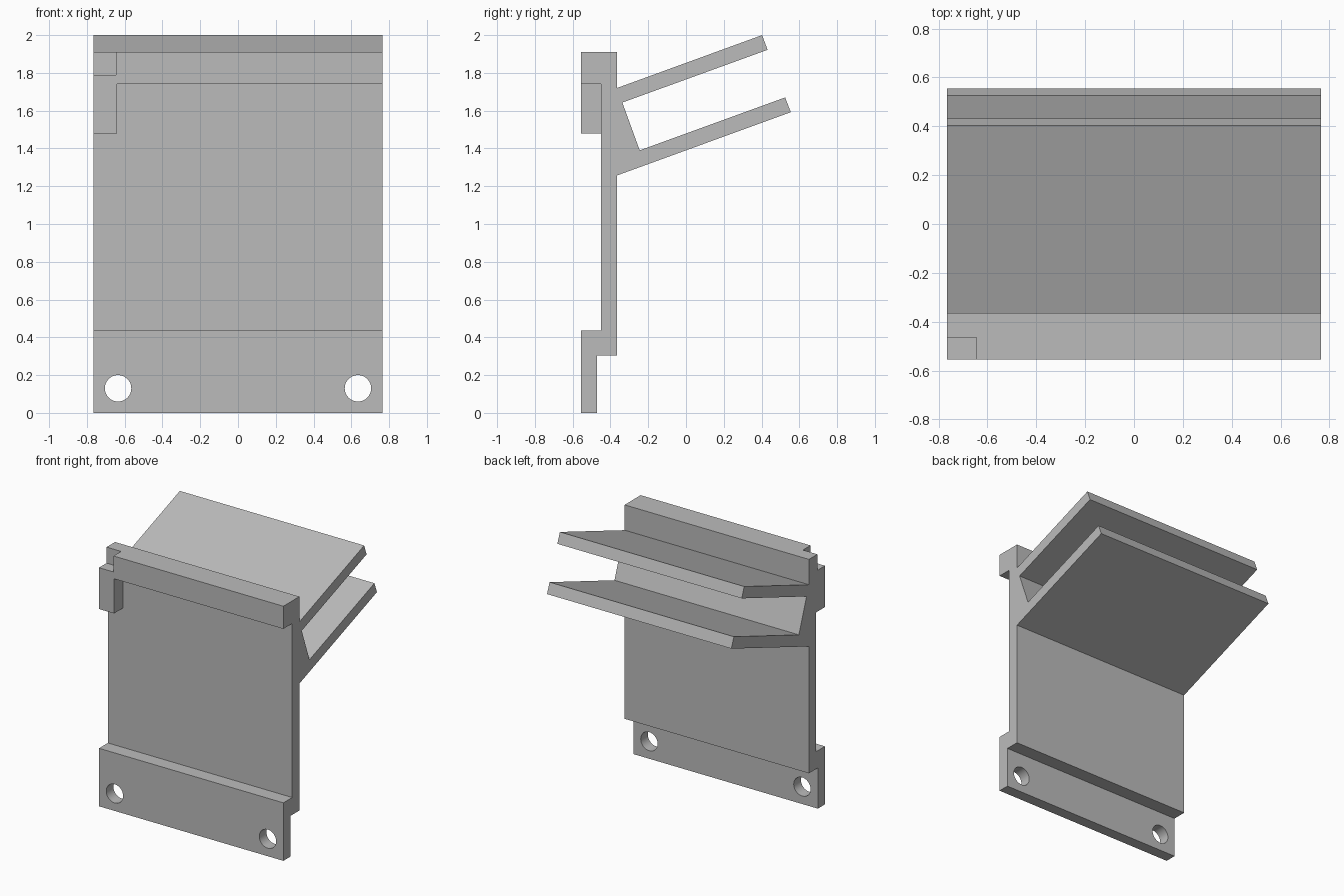
import bpy, bmesh, math
from mathutils import Matrix

cube = bpy.data.objects.get("Cube")
if cube:
    bpy.data.objects.remove(cube, do_unlink=True)

HALF = 0.765
grey = bpy.data.materials.new("light grey")
grey.use_nodes = True
colour = (0.5, 0.5, 0.5, 1)
grey.diffuse_color = colour
grey.node_tree.nodes["Principled BSDF"].inputs["Base Color"].default_value = colour


def finish(name, bm):
    bmesh.ops.recalc_face_normals(bm, faces=bm.faces)
    mesh = bpy.data.meshes.new(name)
    bm.to_mesh(mesh)
    bm.free()
    mesh.materials.append(grey)
    ob = bpy.data.objects.new(name, mesh)
    bpy.context.scene.collection.objects.link(ob)
    return ob


def extrude_profile(name, points, x0, x1):
    """Extrude a (y, z) outline along x."""
    bm = bmesh.new()
    face = bm.faces.new([bm.verts.new((x0, y, z)) for y, z in points])
    new = bmesh.ops.extrude_face_region(bm, geom=[face])["geom"]
    verts = [v for v in new if isinstance(v, bmesh.types.BMVert)]
    bmesh.ops.translate(bm, verts=verts, vec=(x1 - x0, 0, 0))
    return finish(name, bm)


def rect(y0, y1, z0, z1):
    return [(y0, z0), (y1, z0), (y1, z1), (y0, z1)]


def combine(target, other, operation):
    mod = target.modifiers.new(other.name, 'BOOLEAN')
    mod.object, mod.operation, mod.solver = other, operation, 'EXACT'
    other.hide_render = True
    other.hide_viewport = True
    other.display_type = 'WIRE'


# Bracket outline: foot, back plate, top rail and two sloping shelves
outline = [
    (-0.555, 0), (-0.47, 0), (-0.47, 0.305), (-0.365, 0.305),
    (-0.365, 1.257), (0.555, 1.592), (0.525, 1.67), (-0.245, 1.39),
    (-0.337, 1.643), (0.432, 1.922), (0.403, 2), (-0.365, 1.72),
    (-0.365, 1.91), (-0.555, 1.91), (-0.555, 1.74), (-0.45, 1.74),
    (-0.45, 0.435), (-0.555, 0.435),
]
bracket = extrude_profile("shelf_bracket", outline, -HALF, HALF)

# Notch in the rail's right end
notch = extrude_profile("notch_cutter", rect(-0.7, -0.465, 1.79, 2.1), -0.9, -0.645)
combine(bracket, notch, 'DIFFERENCE')

# Screw holes through the foot
for side, x in (("left", 0.635), ("right", -0.635)):
    bm = bmesh.new()
    place = Matrix.Translation((x, -0.51, 0.13)) @ Matrix.Rotation(math.pi / 2, 4, 'X')
    bmesh.ops.create_cone(bm, cap_ends=True, segments=48, radius1=0.07,
                          radius2=0.07, depth=0.3, matrix=place)
    combine(bracket, finish(side + "_hole_cutter", bm), 'DIFFERENCE')

# Stop block hanging under the notched end of the rail
extrude_profile("stop_block", rect(-0.555, -0.45, 1.48, 1.74), -HALF, -0.64)

# Smooth hole walls, sharp edges elsewhere
bpy.context.view_layer.objects.active = bracket
bracket.select_set(True)
for mod in list(bracket.modifiers):
    bpy.ops.object.modifier_apply(modifier=mod.name)
for ob in list(bpy.data.objects):
    if ob.name.endswith("_cutter"):
        bpy.data.objects.remove(ob, do_unlink=True)
bpy.ops.object.shade_smooth_by_angle(angle=math.radians(30))
